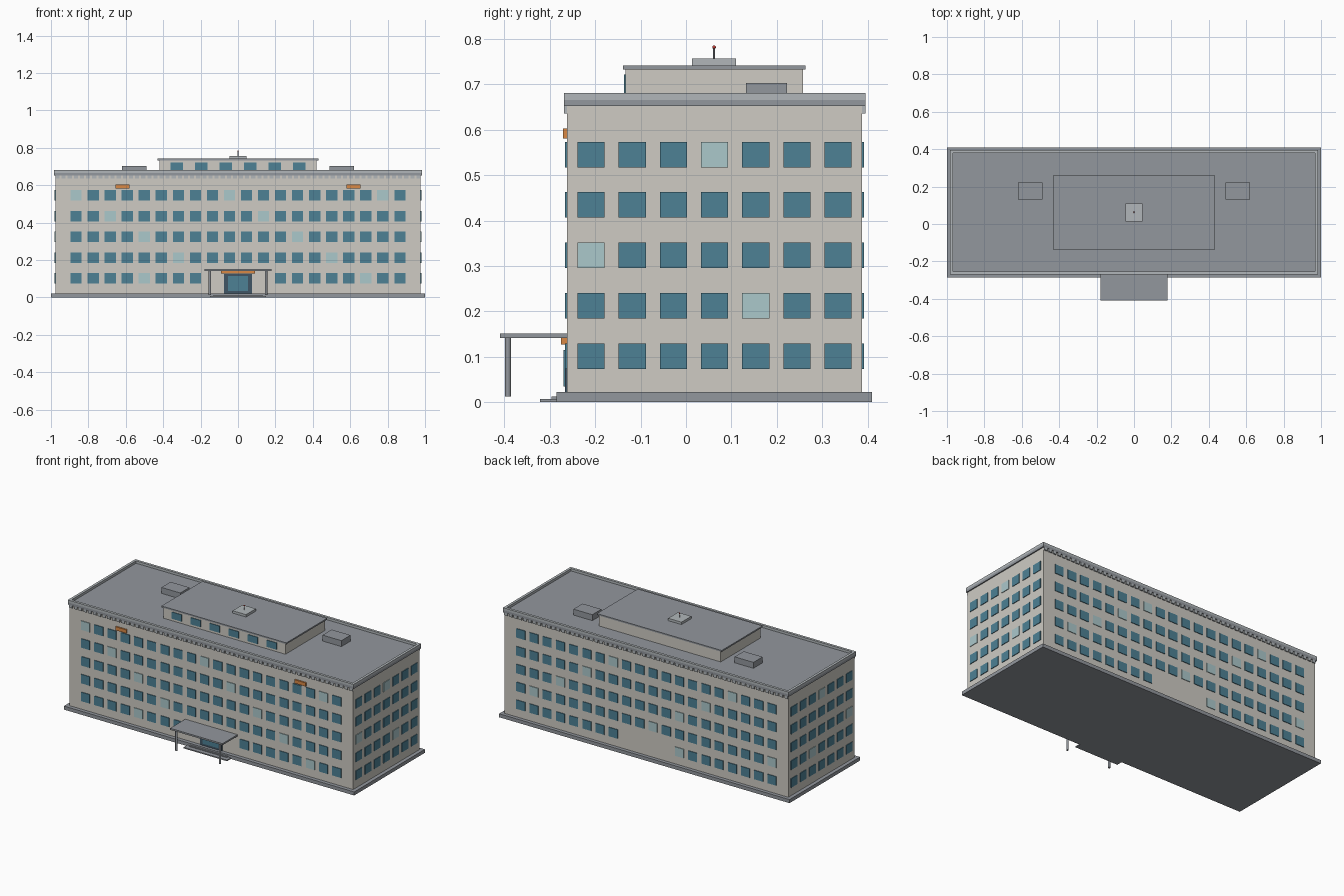
import bpy, bmesh
from mathutils import Matrix, Vector

if "Cube" in bpy.data.objects:
    bpy.data.objects.remove(bpy.data.objects["Cube"])

def material(name, rgb):
    m = bpy.data.materials.new(name)
    m.diffuse_color = (*rgb, 1)
    m.use_nodes = True
    m.node_tree.nodes["Principled BSDF"].inputs["Base Color"].default_value = m.diffuse_color
    return m

WALL = material("wall", (0.62, 0.60, 0.55))
STONE = material("stone", (0.29, 0.31, 0.34))
LIGHT = material("light_stone", (0.44, 0.47, 0.49))
GLASS = material("glass", (0.075, 0.22, 0.30))
PALE = material("pale_glass", (0.41, 0.58, 0.60))
ORANGE = material("orange", (0.70, 0.25, 0.06))
DARK = material("dark_frame", (0.05, 0.09, 0.13))
RED = material("red", (0.6, 0.05, 0.04))

def boxes(name, spans, mat):
    """One object made of boxes, each (x0, x1, y0, y1, z0, z1)."""
    bm = bmesh.new()
    for x0, x1, y0, y1, z0, z1 in spans:
        mtx = (Matrix.Translation(((x0 + x1) / 2, (y0 + y1) / 2, (z0 + z1) / 2))
               @ Matrix.Diagonal((x1 - x0, y1 - y0, z1 - z0, 1)))
        bmesh.ops.create_cube(bm, size=1, matrix=mtx)
    return finish(name, bm, mat)

def cylinder(name, x, y, z0, z1, r, mat, sides=12):
    bm = bmesh.new()
    bmesh.ops.create_cone(bm, cap_ends=True, segments=sides, radius1=r, radius2=r,
                          depth=z1 - z0, matrix=Matrix.Translation((x, y, (z0 + z1) / 2)))
    return finish(name, bm, mat)

def finish(name, bm, mat):
    me = bpy.data.meshes.new(name)
    bm.to_mesh(me)
    bm.free()
    me.materials.append(mat)
    ob = bpy.data.objects.new(name, me)
    bpy.context.collection.objects.link(ob)
    return ob

BX, Y0, Y1 = 0.977, -0.262, 0.388      # main block half width, front and back
CX, CY0, CY1 = 0.984, -0.269, 0.395    # cornice

# Main block
boxes("plinth", [(-1, 1, -0.285, 0.41, 0, 0.022)], STONE)
boxes("main_block", [(-BX, BX, Y0, Y1, 0.022, 0.652)], WALL)

# Cornice, roof and parapet rim
boxes("cornice", [(-CX, CX, CY0, CY1, 0.652, 0.666)], STONE)
t = 0.016
boxes("parapet", [(-CX, CX, CY0, CY0 + t, 0.666, 0.681),
                  (-CX, CX, CY1 - t, CY1, 0.666, 0.681),
                  (-CX, -CX + t, CY0 + t, CY1 - t, 0.666, 0.681),
                  (CX - t, CX, CY0 + t, CY1 - t, 0.666, 0.681)], LIGHT)

# Dentils under the cornice, front and back
dentils = []
for i in range(60):
    x = (i - 29.5) * 0.0327
    for a, b in ((CY0, Y0), (Y1, CY1)):
        dentils.append((x - 0.011, x + 0.011, a, b, 0.636, 0.652))
boxes("dentils", dentils, LIGHT)

# Window grid: every ninth pane on the long faces is pale
glass, pale = [], []
D, W, H = 0.004, 0.03, 0.028
def row_z(r):
    return 0.1015 + 0.111 * r
n = 0
for a, b in ((Y0 - D, Y0 + D), (Y1 - D, Y1 + D)):
    for r in range(5):
        for i in range(20):
            if r == 0 and 8 <= i <= 11:
                continue
            x, z = (i - 9.5) * 0.0911, row_z(r)
            (pale if n % 9 == 4 else glass).append((x - W, x + W, a, b, z - H, z + H))
            n += 1
# End faces
for s in (-1, 1):
    for r in range(5):
        for j in range(7):
            y, z = 0.063 + (j - 3) * 0.0907, row_z(r)
            lit = (r, j) in ((1, 4), (2, 0), (4, 3))
            (pale if lit else glass).append((s * BX - D, s * BX + D, y - W, y + W, z - H, z + H))
# Penthouse front windows
for i in range(6):
    x = (i - 2.5) * 0.131
    glass.append((x - 0.034, x + 0.034, -0.137, -0.128, 0.68, 0.722))
boxes("windows", glass, GLASS)
boxes("pale_windows", pale, PALE)

# Penthouse, hatch, antenna and rooftop units
boxes("penthouse", [(-0.42, 0.42, -0.133, 0.258, 0.666, 0.733)], WALL)
boxes("penthouse_roof", [(-0.43, 0.43, -0.139, 0.263, 0.733, 0.742)], STONE)
boxes("roof_hatch", [(-0.046, 0.046, 0.013, 0.11, 0.742, 0.757)], LIGHT)
cylinder("antenna", 0, 0.062, 0.757, 0.782, 0.0022, STONE, 8)
bm = bmesh.new()
bmesh.ops.create_uvsphere(bm, u_segments=10, v_segments=6, radius=0.004,
                          matrix=Matrix.Translation((0, 0.062, 0.782)))
finish("antenna_beacon", bm, RED)
boxes("roof_units", [(min(s * 0.49, s * 0.62), max(s * 0.49, s * 0.62), 0.132, 0.222, 0.666, 0.703)
                     for s in (-1, 1)], STONE)

# Entrance: canopy, columns, steps and door
boxes("canopy", [(-0.18, 0.18, -0.41, -0.262, 0.141, 0.151)], STONE)
for side, s in (("left", -1), ("right", 1)):
    cylinder(side + "_canopy_column", s * 0.15, -0.392, 0.012, 0.141, 0.0065, STONE)
boxes("steps", [(-0.15, 0.15, -0.322, -0.28, 0, 0.007),
                (-0.13, 0.13, -0.296, -0.28, 0.007, 0.012)], STONE)
boxes("door_frame", [(-0.075, 0.075, -0.267, -0.258, 0.022, 0.125)], DARK)
boxes("door_glass", [(-0.054, 0.054, -0.270, -0.262, 0.035, 0.115)], GLASS)

# Orange panels above the door and near the cornice
boxes("door_panel", [(-0.09, 0.09, -0.275, -0.26, 0.127, 0.141)], ORANGE)
boxes("wall_panels", [(-0.655, -0.58, -0.271, -0.26, 0.581, 0.603),
                      (0.58, 0.655, -0.271, -0.26, 0.581, 0.603)], ORANGE)
